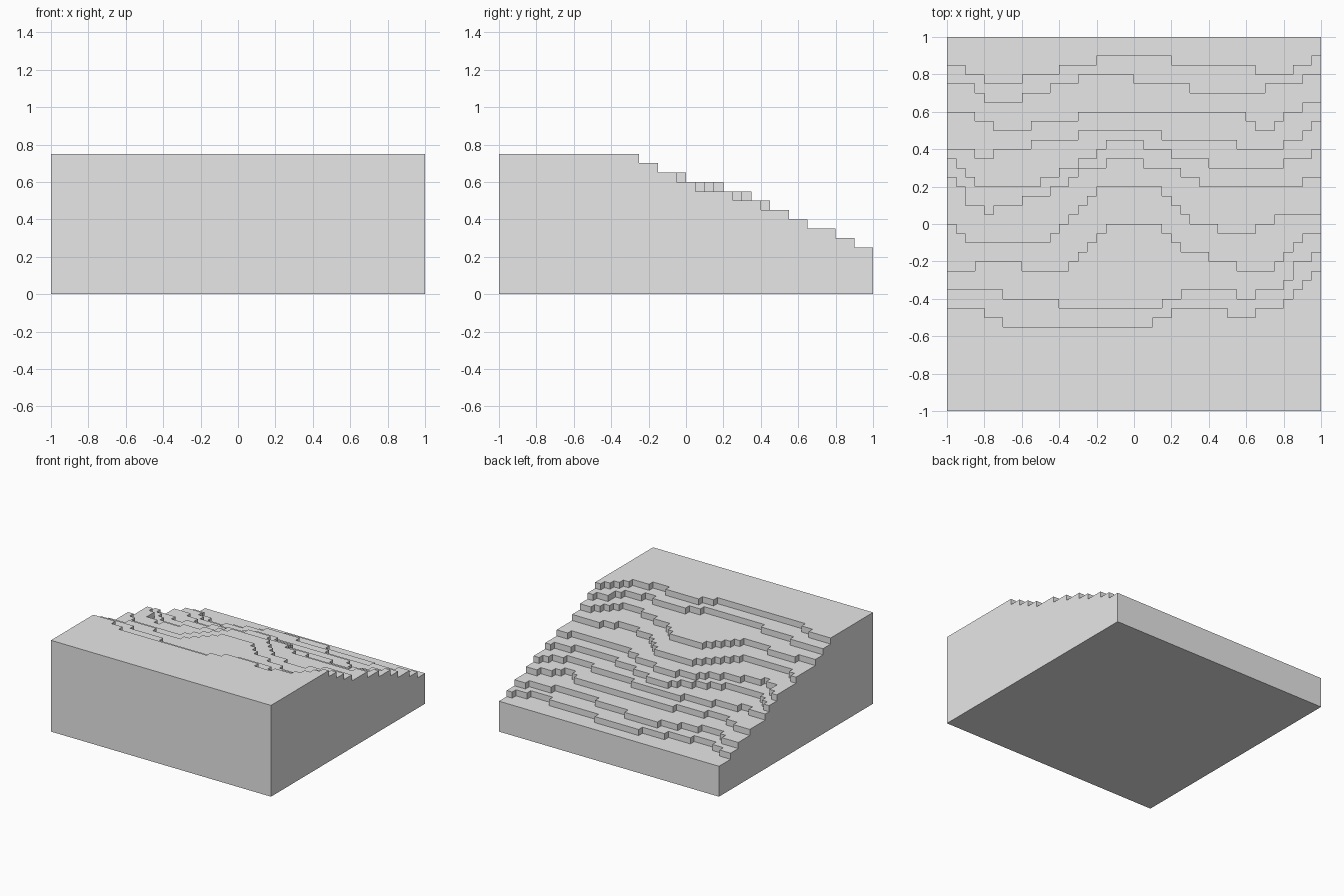
import bpy
import bmesh

cube = bpy.data.objects.get("Cube")
if cube:
    bpy.data.objects.remove(cube, do_unlink=True)

CELL = 0.05          # plan cell size and terrace height
COUNT = 40           # cells per side
HALF = COUNT // 2
BASE = 5             # height of the lowest terrace, in cells


def contour(start, ups, downs):
    """Row of a terrace edge in each column: it moves one cell at each listed column."""
    return [start + sum(u <= i for u in ups) - sum(d <= i for d in downs)
            for i in range(COUNT)]


# Terrace edges, from the lowest at the back to the highest at the front
terraces = [
    contour(17, ups=(8, 12, 16, 37, 39), downs=(2, 4, 24, 33)),
    contour(15, ups=(8, 11, 14, 34, 38), downs=(3, 4, 20, 26)),
    contour(12, ups=(9, 14, 35, 36, 38), downs=(3, 5, 32, 33)),
    contour(8, ups=(5, 9, 14, 36, 38, 39), downs=(3, 23, 31)),
    contour(7, ups=(10, 12, 14, 16, 17, 36, 39), downs=(1, 2, 3, 21, 24, 28)),
    contour(5, ups=(5, 8, 11, 13, 14, 17, 38), downs=(1, 2, 2, 4, 21, 25, 27)),
    contour(0, ups=(11, 12, 13, 14, 15, 16, 33, 35), downs=(1, 2, 23, 24, 25, 26, 29)),
    contour(-5, ups=(3, 13, 14, 15, 16, 17, 35, 36, 37, 38), downs=(8, 23, 24, 25, 28, 31)),
    contour(-7, ups=(23, 25, 33, 36, 37, 37, 39), downs=(6, 12, 31)),
    contour(-9, ups=(22, 24, 33, 36, 37, 38, 39), downs=(4, 6, 30)),
]


def height(i, j):
    """Height of a cell in cells; nothing stands outside the block."""
    if not (0 <= i < COUNT and 0 <= j < COUNT):
        return 0
    return BASE + sum(j - HALF < edge[i] for edge in terraces)


bm = bmesh.new()
points = {}


def point(i, j, k):
    if (i, j, k) not in points:
        points[i, j, k] = bm.verts.new(((i - HALF) * CELL, (j - HALF) * CELL, k * CELL))
    return points[i, j, k]


def quad(*corners):
    bm.faces.new([point(*c) for c in corners])


# Treads, underside and risers
for i in range(COUNT):
    for j in range(COUNT):
        h = height(i, j)
        ring = [(i, j), (i + 1, j), (i + 1, j + 1), (i, j + 1)]
        quad(*[(x, y, h) for x, y in ring])
        quad(*[(x, y, 0) for x, y in reversed(ring)])
        neighbours = [(i, j - 1), (i + 1, j), (i, j + 1), (i - 1, j)]
        for side, other in enumerate(neighbours):
            a, b = ring[side], ring[(side + 1) % 4]
            for k in range(height(*other), h):
                quad((*a, k), (*b, k), (*b, k + 1), (*a, k + 1))

# Merge the cells into large flat faces
bmesh.ops.dissolve_limit(bm, angle_limit=0.01, verts=bm.verts, edges=bm.edges)
bmesh.ops.recalc_face_normals(bm, faces=bm.faces)

mesh = bpy.data.meshes.new("terraced_slope")
bm.to_mesh(mesh)
bm.free()

# Plain grey material
grey = bpy.data.materials.new("light_grey")
grey.use_nodes = True
colour = (0.8, 0.8, 0.8, 1)
grey.diffuse_color = colour
grey.node_tree.nodes["Principled BSDF"].inputs["Base Color"].default_value = colour
mesh.materials.append(grey)

slope = bpy.data.objects.new("terraced_slope", mesh)
bpy.context.collection.objects.link(slope)
